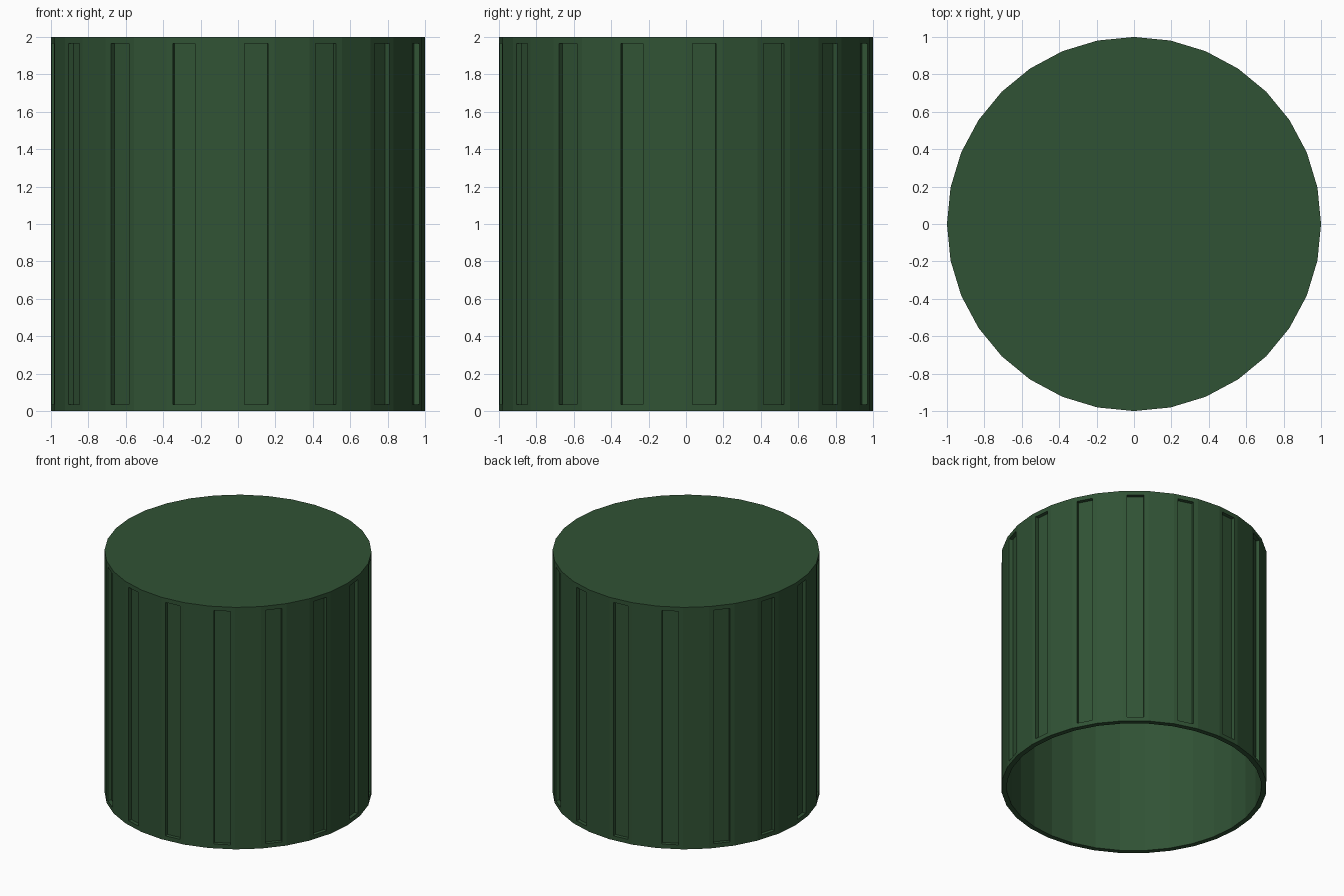
import bpy, bmesh, math

if "Cube" in bpy.data.objects:
    bpy.data.objects.remove(bpy.data.objects["Cube"])

SIDES, R, H = 32, 1.0, 2.0
WALL, INSET, DEPTH = 0.04, 0.05, 0.03

bm = bmesh.new()


def ring(r, z):
    return [bm.verts.new((r * math.cos(2 * math.pi * i / SIDES),
                          r * math.sin(2 * math.pi * i / SIDES), z)) for i in range(SIDES)]


def bridge(a, b):
    return [bm.faces.new((a[i], a[(i + 1) % SIDES], b[(i + 1) % SIDES], b[i]))
            for i in range(SIDES)]


# Outer wall, closed top, bottom rim and hollow inside
bottom, top = ring(R, 0), ring(R, H)
in_bottom, in_top = ring(R - WALL, 0), ring(R - WALL, H - WALL)
outer = bridge(bottom, top)
bm.faces.new(top)
bridge(in_bottom, bottom)
bridge(in_top, in_bottom)
bm.faces.new(in_top[::-1])
bm.normal_update()

# Grip grooves sunk into every second outer face
bmesh.ops.inset_individual(bm, faces=outer[::2], thickness=INSET, depth=0)
for face in outer[::2]:
    normal = face.normal.copy()
    floor = bmesh.ops.extrude_discrete_faces(bm, faces=[face])["faces"][0]
    bmesh.ops.translate(bm, verts=floor.verts, vec=-normal * DEPTH)

bmesh.ops.recalc_face_normals(bm, faces=bm.faces)
mesh = bpy.data.meshes.new("bottle_cap")
bm.to_mesh(mesh)
bm.free()
cap = bpy.data.objects.new("bottle_cap", mesh)
bpy.context.collection.objects.link(cap)

# Dark green plastic
mat = bpy.data.materials.new("dark_green")
mat.diffuse_color = (0.03, 0.085, 0.035, 1)
mat.use_nodes = True
mat.node_tree.nodes["Principled BSDF"].inputs["Base Color"].default_value = mat.diffuse_color
mesh.materials.append(mat)
